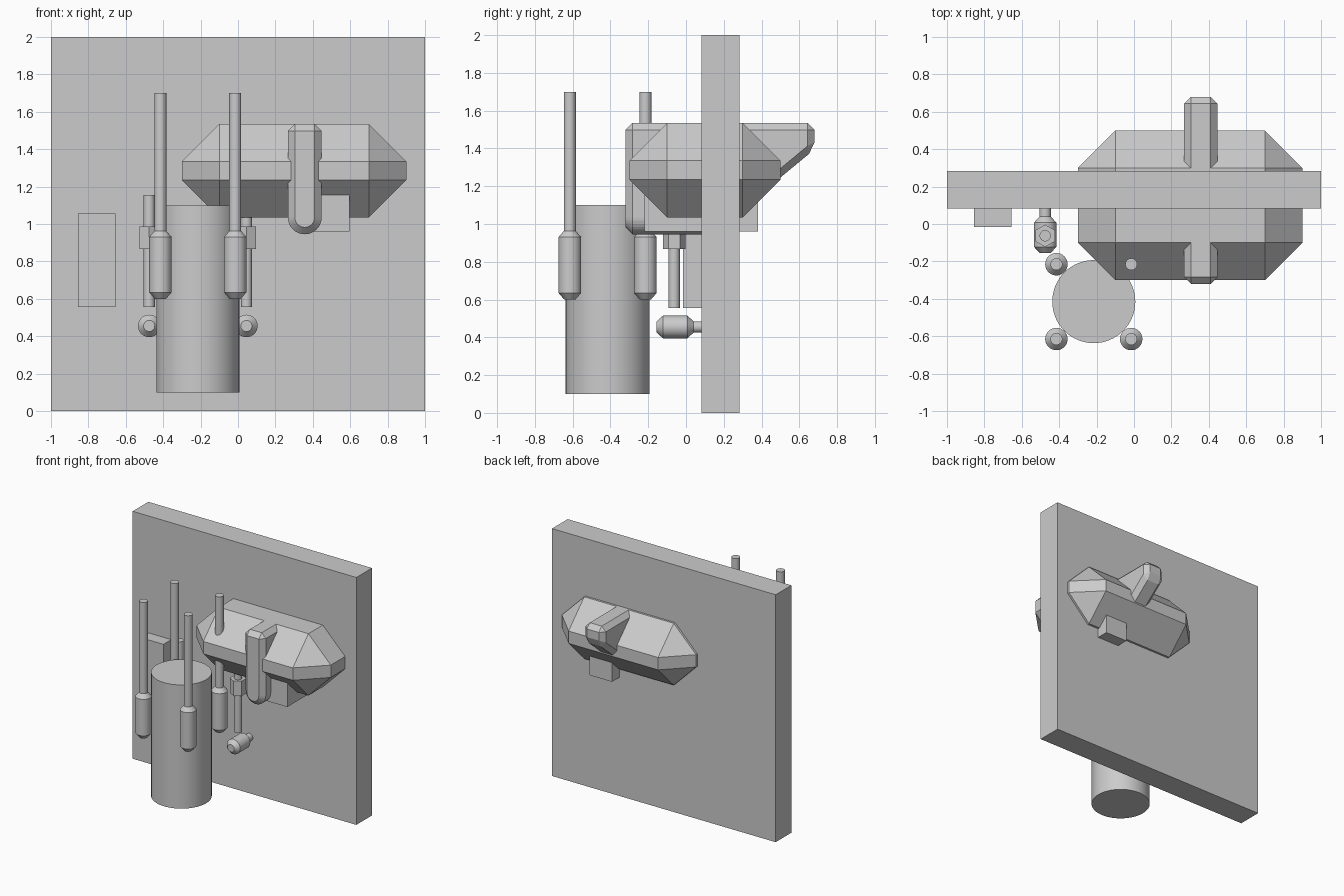
import bpy, bmesh, math
from mathutils import Matrix

if "Cube" in bpy.data.objects:
    bpy.data.objects.remove(bpy.data.objects["Cube"], do_unlink=True)

GREY = (0.6, 0.6, 0.6, 1.0)
grey = bpy.data.materials.new("plain_grey")
grey.use_nodes = True
grey.diffuse_color = GREY
grey.node_tree.nodes["Principled BSDF"].inputs["Base Color"].default_value = GREY


def finish(bm, name, bevel=0.0, smooth=False):
    """Turn a bmesh into a named object with optional chamfer and smooth sides."""
    bmesh.ops.recalc_face_normals(bm, faces=bm.faces)
    mesh = bpy.data.meshes.new(name)
    bm.to_mesh(mesh)
    bm.free()
    mesh.materials.append(grey)
    ob = bpy.data.objects.new(name, mesh)
    bpy.context.collection.objects.link(ob)
    if bevel:
        mod = ob.modifiers.new("chamfer", "BEVEL")
        mod.width = bevel
        mod.segments = 1
        mod.limit_method = "ANGLE"
        mod.angle_limit = math.radians(30)
        mod.use_clamp_overlap = False
    if smooth:
        bpy.ops.object.select_all(action="DESELECT")
        ob.select_set(True)
        bpy.context.view_layer.objects.active = ob
        bpy.ops.object.shade_smooth_by_angle(angle=math.radians(30))
    return ob


def box(name, x, y, z, bevel=0.0):
    """Box from (min, max) ranges."""
    bm = bmesh.new()
    bmesh.ops.create_cube(bm, size=1)
    for v in bm.verts:
        v.co = [r[0] if c < 0 else r[1] for r, c in zip((x, y, z), v.co)]
    return finish(bm, name, bevel)


def lathe(name, profile, location, sides=32, along_y=False):
    """Capped solid of revolution from (radius, height) points."""
    bm = bmesh.new()
    rings = []
    for r, h in profile:
        angles = [math.tau * i / sides + math.pi / 2 for i in range(sides)]
        rings.append([bm.verts.new((r * math.cos(a), r * math.sin(a), h)) for a in angles])
    for low, high in zip(rings, rings[1:]):
        for i in range(sides):
            j = (i + 1) % sides
            bm.faces.new((low[i], low[j], high[j], high[i]))
    bm.faces.new(rings[0])
    bm.faces.new(rings[-1])
    turn = Matrix.Rotation(-math.pi / 2, 4, "X") if along_y else Matrix()
    bm.transform(Matrix.Translation(location) @ turn)
    return finish(bm, name, smooth=sides > 8)


def prism(name, points, direction, bevel):
    """Extrude a flat outline along a vector."""
    bm = bmesh.new()
    face = bm.faces.new([bm.verts.new(p) for p in points])
    grown = bmesh.ops.extrude_face_region(bm, geom=[face])["geom"]
    bmesh.ops.translate(bm, vec=direction,
                        verts=[g for g in grown if isinstance(g, bmesh.types.BMVert)])
    return finish(bm, name, bevel)


# Upright panel and the flat block on it
box("wall_panel", (-1, 1), (0.083, 0.283), (0, 2))
box("wall_block", (-0.855, -0.655), (-0.017, 0.183), (0.555, 1.055))

# Faceted body through the panel, with a block under it
box("faceted_body", (-0.3, 0.9), (-0.3, 0.5), (1.035, 1.535), bevel=0.2)
box("under_block", (0.395, 0.595), (-0.22, 0.38), (0.96, 1.16))

# Round-ended hanger in front and sloping brace behind
ARM_X, ARM_R, CHAMFER = 0.357, 0.09, 0.037
hanger = [(ARM_X - ARM_R, -0.32, 1.535), (ARM_X + ARM_R, -0.32, 1.535)]
for i in range(17):
    a = -math.pi * i / 16
    hanger.append((ARM_X + ARM_R * math.cos(a), -0.32, 1.035 + ARM_R * math.sin(a)))
prism("front_hanger", hanger, (0, 0.5, 0), CHAMFER)
brace = [(0.13, 1.535), (0.68, 1.535), (0.68, 1.395), (0.13, 0.94)]
prism("rear_brace", [(ARM_X - ARM_R, y, z) for y, z in brace], (2 * ARM_R, 0, 0), CHAMFER)

# Large drum and the four rods around it
DRUM_X, DRUM_Y = -0.215, -0.415
lathe("drum", [(0.222, 0.1), (0.222, 1.1)], (DRUM_X, DRUM_Y, 0), sides=64)
sleeve = [(0.03, 0.0), (0.06, 0.035), (0.06, 0.33), (0.032, 0.363), (0.032, 1.1)]
for side, dx in (("right", -0.2), ("left", 0.2)):
    for end, dy in (("front", -0.2), ("back", 0.2)):
        lathe(f"{end}_{side}_rod", sleeve, (DRUM_X + dx, DRUM_Y + dy, 0.6))

# Pair of hanging pins with hex nuts, and chamfered knobs on stems below
knob = [(0.03, -0.155), (0.06, -0.122), (0.06, 0.007), (0.03, 0.04), (0.03, 0.15)]
for side, x in (("right", -0.475), ("left", 0.045)):
    lathe(f"{side}_pin", [(0.03, 0.555), (0.03, 1.155)], (x, -0.063, 0))
    lathe(f"{side}_hex_nut", [(0.06, 0.867), (0.06, 0.987)], (x, -0.063, 0), sides=6)
    lathe(f"{side}_knob", knob, (x, 0, 0.455), along_y=True)
